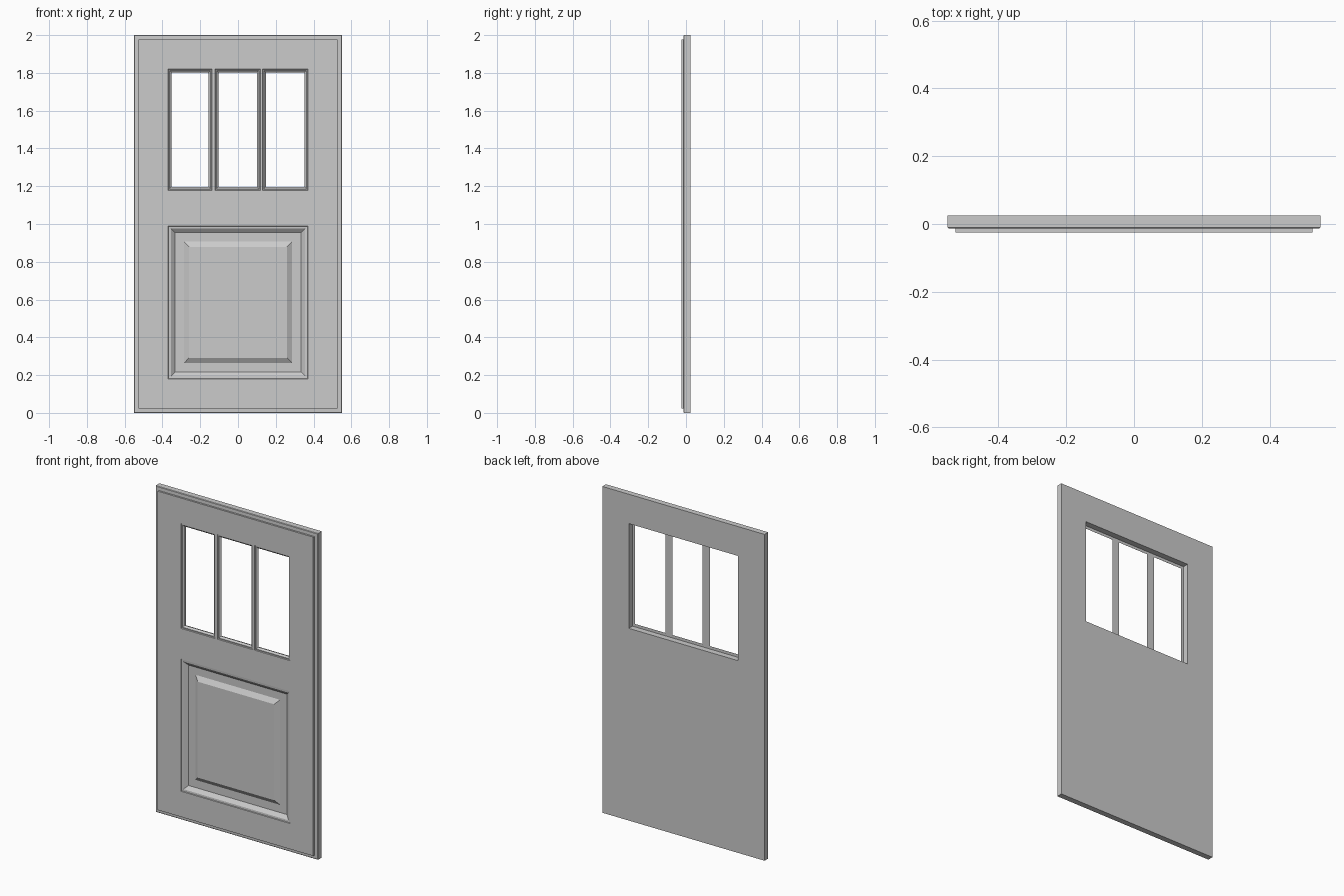
import bpy, bmesh

if "Cube" in bpy.data.objects:
    bpy.data.objects.remove(bpy.data.objects["Cube"])

mat = bpy.data.materials.new("door grey")
mat.diffuse_color = (0.6, 0.6, 0.6, 1)
mat.use_nodes = True
mat.node_tree.nodes["Principled BSDF"].inputs["Base Color"].default_value = mat.diffuse_color


def inset(r, d):
    x0, x1, z0, z1 = r
    return (x0 + d, x1 - d, z0 + d, z1 - d)


def corners(bm, r, y):
    x0, x1, z0, z1 = r
    return [bm.verts.new((x, y, z)) for x, z in ((x0, z0), (x1, z0), (x1, z1), (x0, z1))]


def moulding(bm, rect, profile, cap=False):
    """Sweep a profile of (inset, y) points around a rectangle, optionally closed at the end."""
    loops = [corners(bm, inset(rect, d), y) for d, y in profile]
    for a, b in zip(loops, loops[1:]):
        for i in range(4):
            j = (i + 1) % 4
            bm.faces.new((a[i], a[j], b[j], b[i]))
    if cap:
        bm.faces.new(loops[-1])


def sheet(bm, rect, holes, y, back=False):
    """Flat sheet with rectangular holes, facing front or back."""
    xs = sorted({v for r in [rect] + holes for v in r[:2]})
    zs = sorted({v for r in [rect] + holes for v in r[2:]})
    for x0, x1 in zip(xs, xs[1:]):
        for z0, z1 in zip(zs, zs[1:]):
            cx, cz = (x0 + x1) / 2, (z0 + z1) / 2
            if any(h[0] < cx < h[1] and h[2] < cz < h[3] for h in holes):
                continue
            c = corners(bm, (x0, x1, z0, z1), y)
            bm.faces.new(c[::-1] if back else c)


def finish(bm, name):
    bmesh.ops.remove_doubles(bm, verts=bm.verts, dist=1e-5)
    me = bpy.data.meshes.new(name)
    bm.to_mesh(me)
    bm.free()
    me.materials.append(mat)
    bpy.context.collection.objects.link(bpy.data.objects.new(name, me))


FRONT, BACK, STEP, PLATE = -0.025, 0.025, -0.013, -0.011
leaf = (-0.55, 0.55, 0.0, 2.0)
panel = (-0.37, 0.37, 0.18, 0.99)
glazing = (-0.37, 0.37, 1.178, 1.82)
windows = [(a, b, 1.178, 1.82) for a, b in ((-0.37, -0.138), (-0.122, 0.118), (0.13, 0.37))]

# door leaf: stepped rim, front skin and back skin
bm = bmesh.new()
moulding(bm, leaf, [(0, BACK), (0, STEP + 0.003), (0.003, STEP), (0.023, STEP - 0.001), (0.023, FRONT)])
sheet(bm, inset(leaf, 0.023), windows + [panel], FRONT)
sheet(bm, leaf, [glazing], BACK, back=True)
finish(bm, "door_leaf")

# window surrounds: front mouldings, back recess and mullion backs
bm = bmesh.new()
for w in windows:
    moulding(bm, w, [(0, FRONT), (0.002, -0.021), (0.008, -0.021), (0.016, -0.014), (0.018, PLATE)])
moulding(bm, glazing, [(0, PLATE), (0, BACK)])
sheet(bm, glazing, [inset(w, 0.018) for w in windows], PLATE, back=True)
finish(bm, "window_surrounds")

# lower panel: recessed moulding with raised centre field
bm = bmesh.new()
moulding(bm, panel, [(0, FRONT), (0.002, -0.021), (0.014, -0.020), (0.036, -0.002),
                     (0.083, -0.002), (0.111, -0.020)], cap=True)
finish(bm, "lower_panel")
